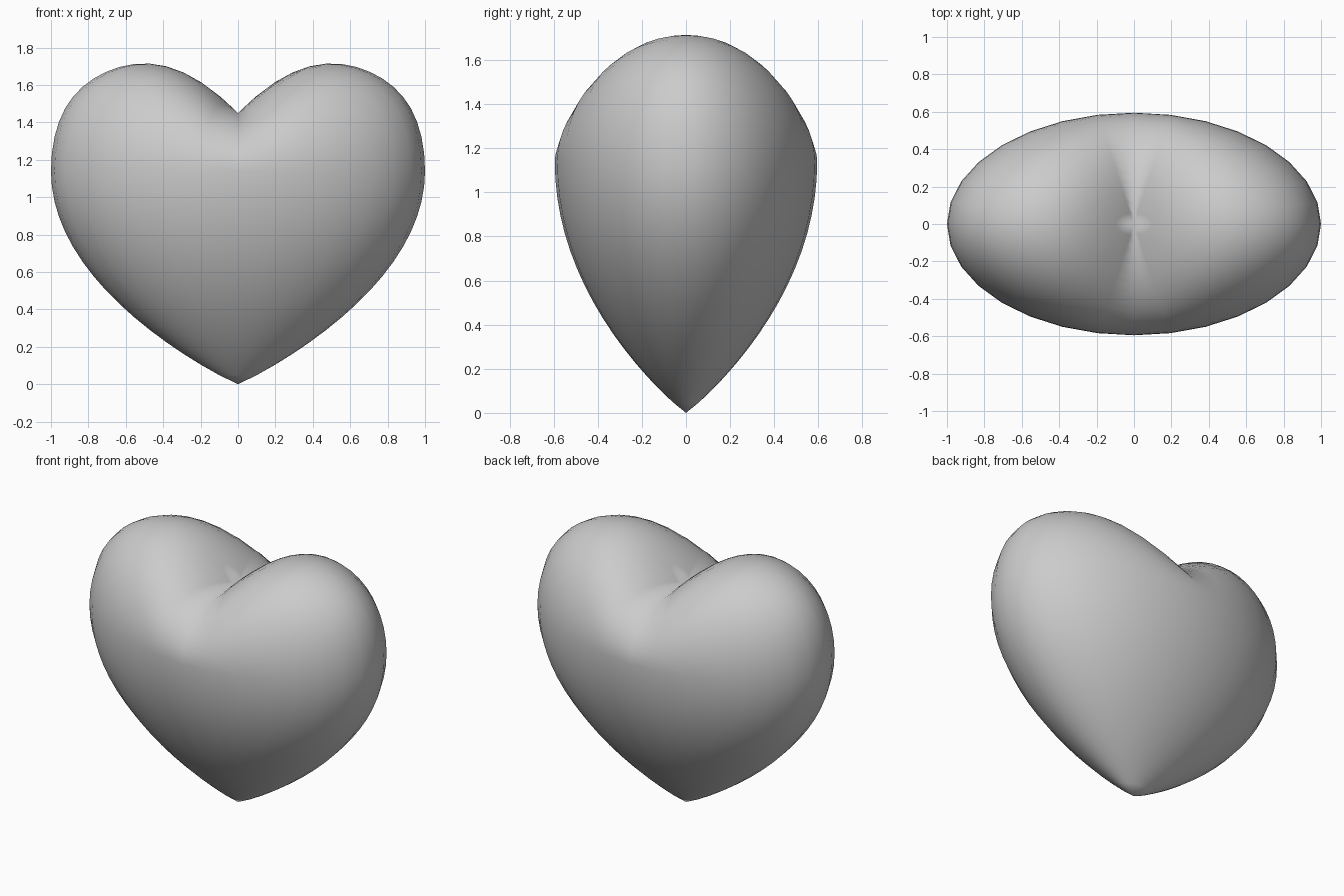
import bpy
import math

if "Cube" in bpy.data.objects:
    bpy.data.objects.remove(bpy.data.objects["Cube"])

CENTRE_Z = 1.14      # height of the widest outline
HALF_DEPTH = 0.595


def lobe_height(x):
    """Height factor of the upper half: low at the cleft, high on the lobes."""
    x = abs(x)
    return 0.31 + x - 0.6 * x ** 2 + 0.25 * x ** 6


# Heart: a sphere reshaped into two lobes above and a point below
bpy.ops.mesh.primitive_uv_sphere_add(segments=32, ring_count=32, radius=1)
heart = bpy.context.object
heart.name = "heart"
for v in heart.data.vertices:
    x, y, z = v.co
    r = min(1.0, math.hypot(x, y))
    if z > 1e-4:
        z *= lobe_height(x)
    elif z < -1e-4:
        z = -CENTRE_Z * math.sqrt(1 - r ** 1.08)
    v.co = (x, y * HALF_DEPTH, CENTRE_Z + z)

bpy.ops.object.shade_smooth()
